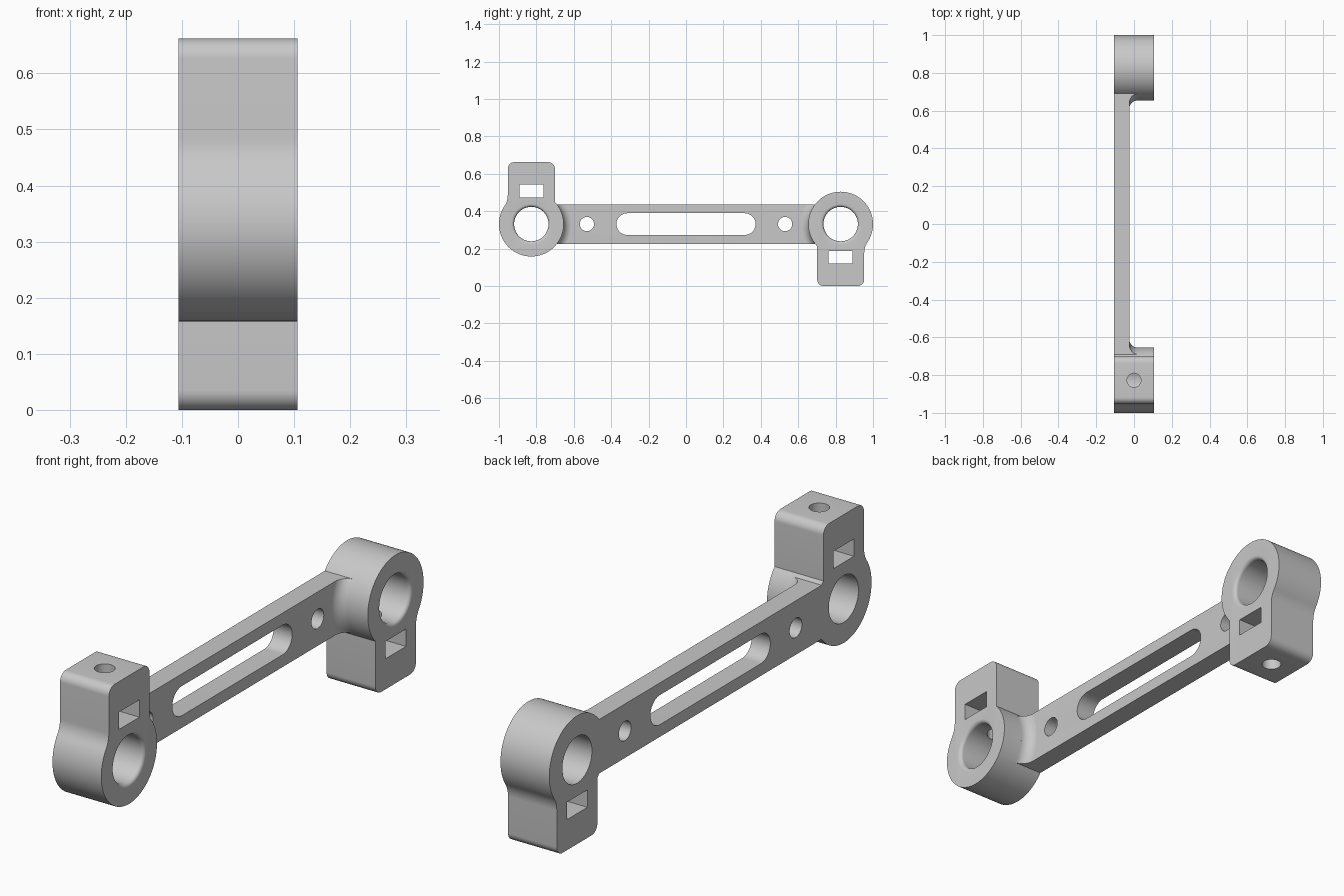
import bpy
import bmesh
from math import sin, cos, pi, atan2, sqrt

if "Cube" in bpy.data.objects:
    bpy.data.objects.remove(bpy.data.objects["Cube"])

MID = 0.331            # height of the bore axes, also block reach from the axis
HALF = 0.106           # half thickness of the clamps
RING_R, BORE_R = 0.173, 0.092
CLAMP_Y = 1 - RING_R
BLOCK_W = 0.126        # half width of the clamp block
ARM_FACE = -0.025


def finish(name, bm):
    bmesh.ops.recalc_face_normals(bm, faces=bm.faces)
    mesh = bpy.data.meshes.new(name)
    bm.to_mesh(mesh)
    bm.free()
    ob = bpy.data.objects.new(name, mesh)
    bpy.context.collection.objects.link(ob)
    ob.location.z = MID
    return ob


def arc(cy, cz, r, a, b, n):
    return [(cy + r * cos(a + (b - a) * i / n), cz + r * sin(a + (b - a) * i / n))
            for i in range(n + 1)]


def prism(name, pts, x0, x1):
    """Extrude a y-z outline along x."""
    bm = bmesh.new()
    lo, hi = [[bm.verts.new((x, y, z)) for y, z in pts] for x in (x0, x1)]
    bm.faces.new(lo)
    bm.faces.new(hi)
    for i in range(len(pts)):
        bm.faces.new((lo[i - 1], lo[i], hi[i], hi[i - 1]))
    return finish(name, bm)


def box(name, y0, y1, z0, z1, x0, x1):
    return prism(name, [(y0, z0), (y1, z0), (y1, z1), (y0, z1)], x0, x1)


def lathe(name, profile, cy, n=96):
    """Revolve (x, radius) points about an axis parallel to x."""
    bm = bmesh.new()
    rings = [[bm.verts.new((x, cy + r * cos(2 * pi * i / n), r * sin(2 * pi * i / n)))
              for i in range(n)] for x, r in profile]
    bm.faces.new(rings[0])
    bm.faces.new(rings[-1])
    for a, b in zip(rings, rings[1:]):
        for i in range(n):
            bm.faces.new((a[i - 1], a[i], b[i], b[i - 1]))
    return finish(name, bm)


def combine(target, tool, operation):
    mod = target.modifiers.new("combine", 'BOOLEAN')
    mod.operation = operation
    mod.solver = 'EXACT'
    mod.object = tool
    bpy.context.view_layer.objects.active = target
    bpy.ops.object.modifier_apply(modifier=mod.name)
    bpy.data.objects.remove(tool)


# Clamp outline: ring with a round-cornered block, blended on its outer side only
blend, corner = 0.1, 0.035
bu = BLOCK_W + blend
bv = sqrt((RING_R + blend) ** 2 - bu ** 2)
ang = atan2(bv, bu)
meet = atan2(sqrt(RING_R ** 2 - BLOCK_W ** 2), BLOCK_W)
top = arc(BLOCK_W - corner, MID - corner, corner, 0, pi / 2, 10)
inner = arc(0, 0, RING_R, -pi / 2, meet, 40) + top
outer = (arc(0, 0, RING_R, -pi / 2, ang, 40)
         + arc(bu, bv, blend, ang + pi, pi, 10)[1:] + top)
outline = inner + [(-u, v) for u, v in reversed(outer[1:])]

# Flat arm with its long slot and two round holes
body = box("clamp_link", -0.71, 0.71, -HALF, HALF, -HALF, ARM_FACE)
slot_r, slot_y = 0.058, 0.314
slot = arc(slot_y, 0, slot_r, -pi / 2, pi / 2, 24) + arc(-slot_y, 0, slot_r, pi / 2, 1.5 * pi, 24)
combine(body, prism("slot", slot, -0.2, 0.2), 'DIFFERENCE')
for y in (-0.53, 0.53):
    combine(body, lathe("arm_hole", [(-0.2, 0.038), (0.2, 0.038)], y, 48), 'DIFFERENCE')

# Clamps and the flared blends at their feet; the second is turned half a circle
flare = 0.045
curve = arc(ARM_FACE + flare - 0.0005, RING_R + flare, flare, pi, 1.5 * pi, 10)
for s in (1, -1):
    cy = -s * CLAMP_Y
    clamp = prism("clamp", [(cy + s * u, s * v) for u, v in outline], -HALF, HALF)
    foot = lathe("foot", [(-0.06, RING_R + flare)] + curve, cy)
    limit = box("limit", *sorted((-s * 0.715, -s * 0.5)), -HALF, HALF, -0.2, 0.2)
    combine(foot, limit, 'INTERSECT')
    combine(clamp, foot, 'UNION')
    combine(body, clamp, 'UNION')

# Openings of each clamp: bore with rounded lip, nut window and screw hole
lip = 0.015
lip_curve = arc(HALF - lip, BORE_R + lip, lip, -pi / 2, 0, 6)
for s in (1, -1):
    cy = -s * CLAMP_Y
    bore = lathe("bore", [(-0.2, BORE_R)] + lip_curve + [(0.2, BORE_R + lip)], cy)
    combine(body, bore, 'DIFFERENCE')
    z0, z1 = sorted((s * 0.143, s * 0.211))
    combine(body, box("window", cy - 0.064, cy + 0.064, z0, z1, -0.2, 0.2), 'DIFFERENCE')
    bm = bmesh.new()
    bmesh.ops.create_cone(bm, cap_ends=True, segments=48, radius1=0.037,
                          radius2=0.037, depth=0.4)
    bmesh.ops.translate(bm, verts=bm.verts, vec=(0, cy, s * 0.2))
    combine(body, finish("screw_hole", bm), 'DIFFERENCE')

# Material and shading
grey = bpy.data.materials.new("light grey")
grey.use_nodes = True
grey.diffuse_color = (0.58, 0.58, 0.58, 1)
grey.node_tree.nodes["Principled BSDF"].inputs["Base Color"].default_value = (0.58, 0.58, 0.58, 1)
body.data.materials.clear()
body.data.materials.append(grey)
bpy.ops.object.select_all(action='DESELECT')
body.select_set(True)
bpy.context.view_layer.objects.active = body
bpy.ops.object.shade_smooth_by_angle(angle=0.5)
